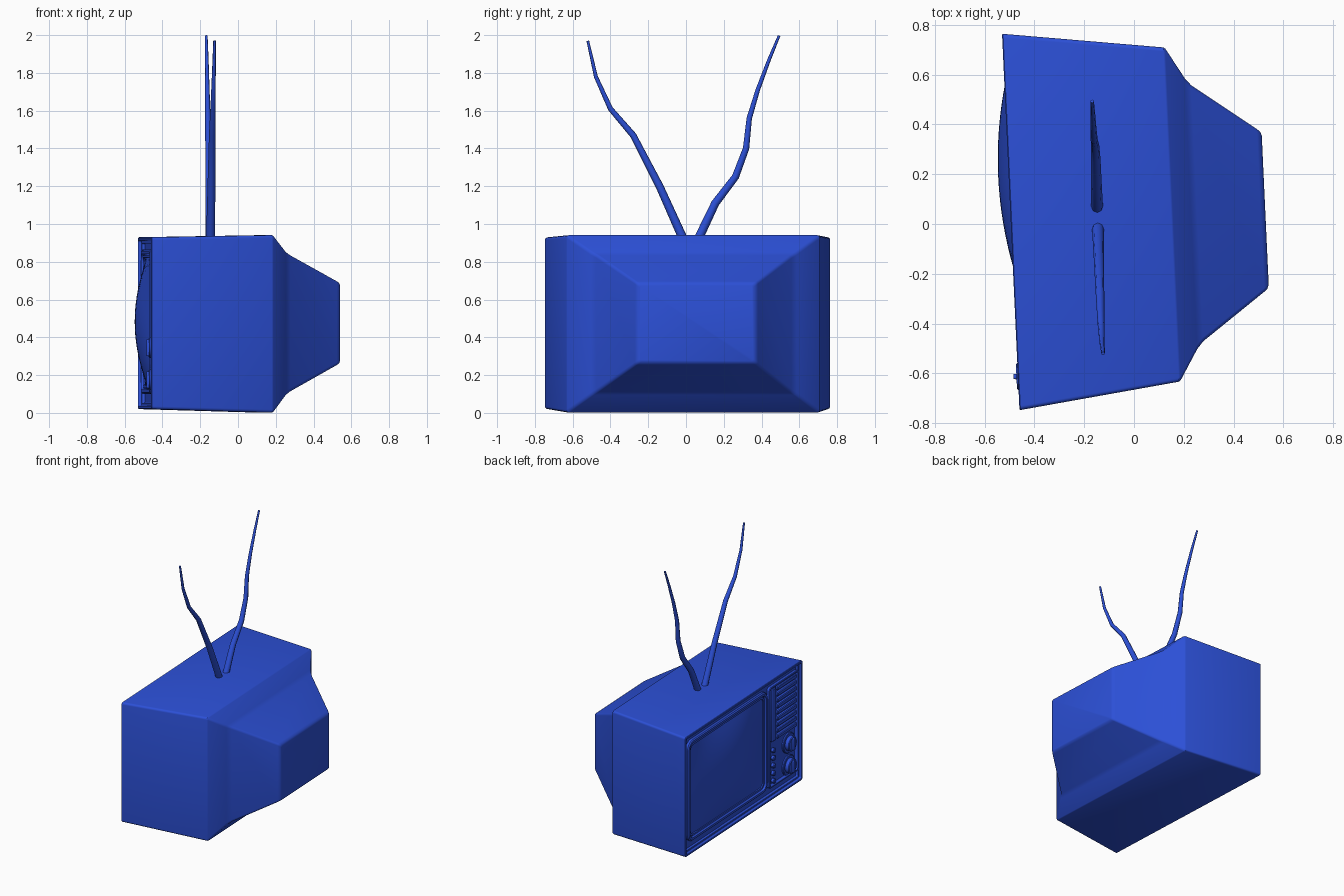
import bpy, bmesh, math

if "Cube" in bpy.data.objects:
    bpy.data.objects.remove(bpy.data.objects["Cube"])

TURN = 0.0463          # the whole set is turned slightly about z
blue = bpy.data.materials.new("blue")
blue.diffuse_color = (0.025, 0.08, 0.68, 1)
blue.use_nodes = True
blue.node_tree.nodes["Principled BSDF"].inputs["Base Color"].default_value = blue.diffuse_color


def finish(name, bm, angle=30):
    bmesh.ops.recalc_face_normals(bm, faces=bm.faces)
    me = bpy.data.meshes.new(name)
    bm.to_mesh(me)
    bm.free()
    ob = bpy.data.objects.new(name, me)
    bpy.context.collection.objects.link(ob)
    ob.rotation_euler.z = TURN
    me.materials.append(blue)
    bpy.context.view_layer.objects.active = ob
    ob.select_set(True)
    bpy.ops.object.shade_smooth_by_angle(angle=math.radians(angle))
    ob.select_set(False)
    return ob


def outline(x, cy, cz, hy, hz, r, n):
    """Rounded rectangle in the plane x = const."""
    pts = []
    for k, (sy, sz) in enumerate([(1, 1), (-1, 1), (-1, -1), (1, -1)]):
        for i in range(n + 1):
            a = math.pi / 2 * (k + i / n)
            pts.append((x, cy + sy * (hy - r) + r * math.cos(a),
                        cz + sz * (hz - r) + r * math.sin(a)))
    return pts


def loft(name, rings, n=4, caps=True, closed=False, angle=30):
    """Skin a row of rounded rectangles (x, cy, cz, hy, hz, r)."""
    bm = bmesh.new()
    loops = [[bm.verts.new(p) for p in outline(*r, n)] for r in rings]
    pairs = list(zip(loops, loops[1:]))
    if closed:
        pairs.append((loops[-1], loops[0]))
    for a, b in pairs:
        for i in range(len(a)):
            j = (i + 1) % len(a)
            bm.faces.new((a[i], a[j], b[j], b[i]))
    if caps and not closed:
        bm.faces.new(loops[0])
        bm.faces.new(loops[-1])
    bmesh.ops.remove_doubles(bm, verts=bm.verts, dist=1e-5)
    return finish(name, bm, angle)


def frame(name, cy, cz, hy, hz, w, back, front, r):
    """Raised rounded border of width w."""
    b = w * 0.25
    loft(name, [(back, cy, cz, hy, hz, r),
                (front + b, cy, cz, hy, hz, r),
                (front, cy, cz, hy - b, hz - b, r - b),
                (front, cy, cz, hy - w + b, hz - w + b, r - w + b),
                (back, cy, cz, hy - w, hz - w, r - w)], closed=True)


# Cabinet: recessed front, rim, tapering box and stepped tube housing
C = 0.031
loft("cabinet", [
    (-0.457, C, 0.475, 0.722, 0.421, 0.008),
    (-0.475, C, 0.475, 0.724, 0.423, 0.008),
    (-0.475, C, 0.475, 0.736, 0.435, 0.010),
    (-0.494, C, 0.475, 0.740, 0.439, 0.012),
    (-0.494, C, 0.475, 0.752, 0.451, 0.014),
    (-0.490, C, 0.475, 0.756, 0.455, 0.016),
    (0.150, C, 0.471, 0.672, 0.470, 0.016),
    (0.158, C, 0.471, 0.667, 0.466, 0.016),
    (0.230, C, 0.473, 0.545, 0.378, 0.016),
    (0.255, C, 0.474, 0.515, 0.360, 0.016),
    (0.510, C, 0.475, 0.327, 0.222, 0.014),
    (0.523, C, 0.475, 0.316, 0.213, 0.014),
    (0.529, C, 0.475, 0.300, 0.200, 0.010)])

# Screen surround and bulging glass
SY, SZ = 0.215, 0.483
frame("screen_surround", SY, SZ, 0.515, 0.383, 0.032, -0.45, -0.482, 0.065)
frame("screen_inner_trim", SY, SZ, 0.490, 0.358, 0.026, -0.45, -0.472, 0.055)
bm = bmesh.new()
N = 20
grid = []
for i in range(N + 1):
    u = 2 * i / N - 1
    row = []
    for j in range(N + 1):
        v = 2 * j / N - 1
        x = -0.464 - 0.072 * (1 - u * u) * (1 - v * v)
        row.append(bm.verts.new((x, SY + 0.472 * u, SZ + 0.34 * v)))
    grid.append(row)
for i in range(N):
    for j in range(N):
        bm.faces.new((grid[i][j], grid[i + 1][j], grid[i + 1][j + 1], grid[i][j + 1]))
glass = finish("screen_glass", bm)
if glass.data.polygons[0].normal.x > 0:
    glass.data.flip_normals()

# Control panel border
frame("control_panel_border", -0.507, SZ, 0.187, 0.383, 0.016, -0.45, -0.480, 0.022)

# Speaker grille: horizontal slats and an upright strip
for k in range(9):
    z = 0.455 + 0.046 * k
    loft(f"grille_slat_{k + 1}", [(-0.45, -0.555, z, 0.120, 0.015, 0.004),
                                  (-0.472, -0.555, z, 0.120, 0.015, 0.004),
                                  (-0.477, -0.555, z, 0.116, 0.010, 0.004)], n=2)
loft("grille_strip", [(-0.45, -0.388, 0.64, 0.026, 0.2, 0.006),
                      (-0.470, -0.388, 0.64, 0.026, 0.2, 0.006),
                      (-0.474, -0.388, 0.64, 0.021, 0.195, 0.006)], n=2)

# Two dials, each with a base ring, a knob and a grip
for word, z in (("upper", 0.345), ("lower", 0.175)):
    def disc(x, r):
        return (x, -0.590, z, r, r, r)
    loft(word + "_dial_base", [disc(-0.45, 0.076), disc(-0.466, 0.076), disc(-0.470, 0.071)], n=8)
    loft(word + "_dial", [disc(-0.46, 0.056), disc(-0.495, 0.054), disc(-0.500, 0.049)], n=8)
    loft(word + "_dial_grip", [(-0.49, -0.590, z, 0.012, 0.046, 0.006),
                               (-0.512, -0.590, z, 0.010, 0.044, 0.006)], n=3)

# Column of small buttons
for k in range(5):
    z = 0.135 + 0.058 * k
    loft(f"button_{k + 1}", [(-0.45, -0.39, z, 0.018, 0.018, 0.018),
                             (-0.476, -0.39, z, 0.018, 0.018, 0.018),
                             (-0.481, -0.39, z, 0.013, 0.013, 0.013)], n=3)


# Bent, tapering aerials
def aerial(name, path, x0, x1):
    cu = bpy.data.curves.new(name, "CURVE")
    cu.dimensions = "3D"
    cu.bevel_depth = 1.0
    cu.bevel_resolution = 2
    cu.use_fill_caps = True
    sp = cu.splines.new("POLY")
    sp.points.add(len(path) - 1)
    for i, (y, z) in enumerate(path):
        t = i / (len(path) - 1)
        sp.points[i].co = (x0 + (x1 - x0) * t, y, z, 1)
        sp.points[i].radius = 0.024 - 0.017 * t
    cu.materials.append(blue)
    bpy.context.collection.objects.link(bpy.data.objects.new(name, cu))


aerial("aerial_long", [(0.06, 0.91), (0.155, 1.11), (0.262, 1.25), (0.318, 1.40),
                       (0.335, 1.56), (0.38, 1.71), (0.44, 1.87), (0.493, 1.997)], -0.148, -0.168)
aerial("aerial_short", [(-0.01, 0.91), (-0.14, 1.20), (-0.28, 1.47), (-0.40, 1.61),
                        (-0.477, 1.78), (-0.52, 1.97)], -0.145, -0.124)
